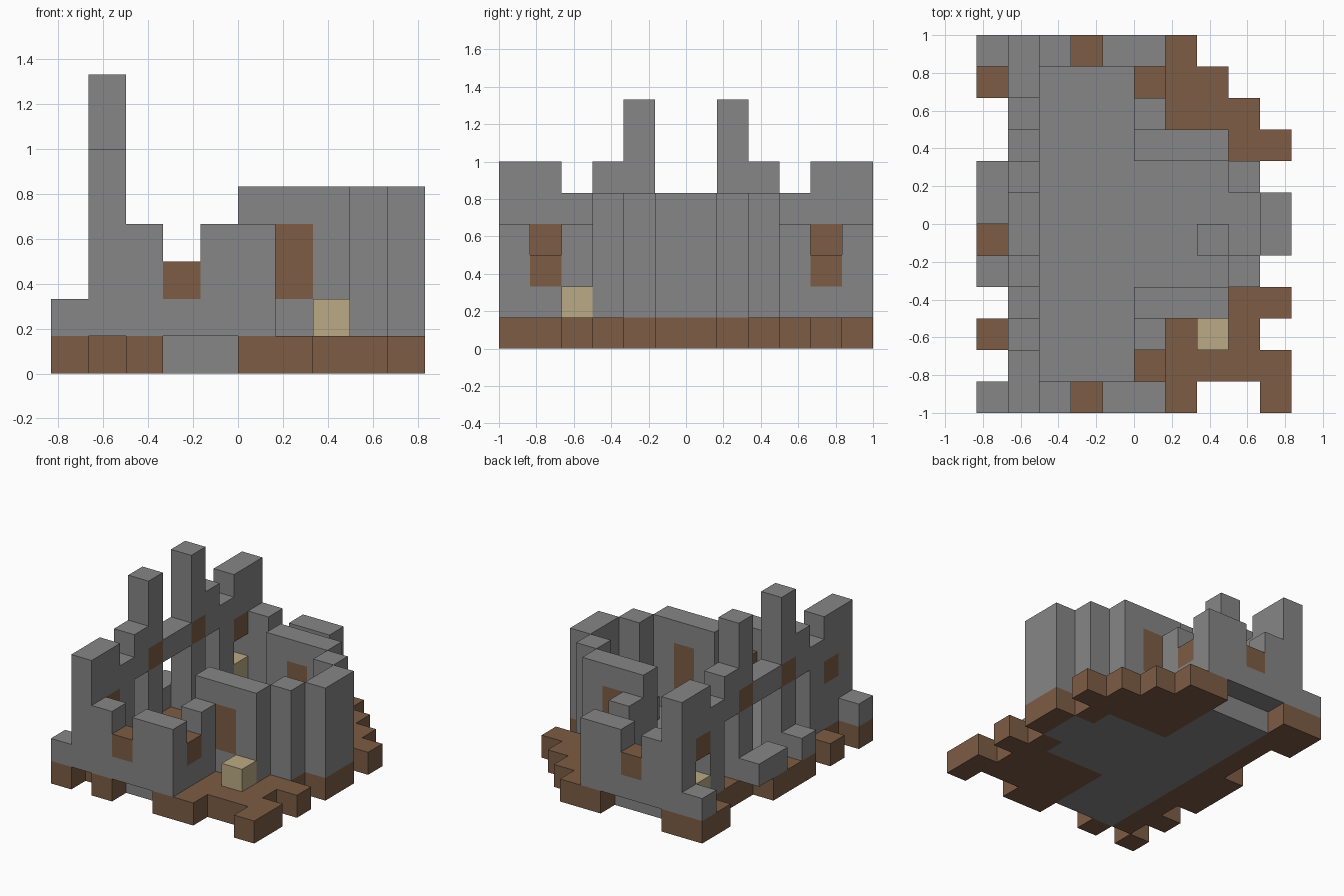
import bpy, bmesh
from mathutils import Vector
from itertools import product

cube = bpy.data.objects.get("Cube")
if cube:
    bpy.data.objects.remove(cube, do_unlink=True)

U = 1 / 6  # block size


def material(name, rgb):
    m = bpy.data.materials.new(name)
    m.use_nodes = True
    m.diffuse_color = (*rgb, 1)
    m.node_tree.nodes["Principled BSDF"].inputs["Base Color"].default_value = (*rgb, 1)
    return m


STONE = material("stone grey", (0.238, 0.238, 0.238))
EARTH = material("earth brown", (0.205, 0.107, 0.058))
SAND = material("sand", (0.497, 0.402, 0.234))


def box(x0, x1, y0, y1, z0, z1):
    return set(product(range(x0, x1), range(y0, y1), range(z0, z1)))


def mirror_y(cells):
    return {(x, -1 - y, z) for x, y, z in cells}


def build(name, cells, mat):
    """Turn a set of blocks into one shell with merged flat faces."""
    bm = bmesh.new()
    for cell in cells:
        for axis, side in product(range(3), (0, 1)):
            near = list(cell)
            near[axis] += 2 * side - 1
            if tuple(near) in cells:
                continue
            a, b = (axis + 1) % 3, (axis + 2) % 3
            ring = []
            for da, db in ((0, 0), (1, 0), (1, 1), (0, 1)):
                p = Vector(cell)
                p[axis] += side
                p[a] += da
                p[b] += db
                ring.append(bm.verts.new(p * U))
            bm.faces.new(ring if side else ring[::-1])
    bmesh.ops.remove_doubles(bm, verts=bm.verts, dist=0.001)
    bmesh.ops.dissolve_limit(bm, angle_limit=0.01, verts=bm.verts, edges=bm.edges)
    mesh = bpy.data.meshes.new(name)
    bm.to_mesh(mesh)
    bm.free()
    mesh.materials.append(mat)
    ob = bpy.data.objects.new(name, mesh)
    bpy.context.collection.objects.link(ob)


# Stone floor of the hall and its rounded bay
floor = box(-3, 0, -5, 5, 0, 1) | box(0, 3, -2, 2, 0, 1) | box(3, 4, -1, 1, 0, 1)
build("stone_floor", floor, STONE)

# Ragged earth around the floor: east row ends from front to back
earth = box(-4, -3, -5, 5, 0, 1)
for y, end in zip(range(-5, 5), (5, 4, 5, 4, 5, 5, 4, 5, 4, 3)):
    earth |= box(0, end, y, y + 1, 0, 1)
earth |= box(0, 2, -6, -5, 0, 1) | box(0, 2, 5, 6, 0, 1)
earth |= box(-5, -4, -6, -5, 0, 1) | box(-3, -2, -6, -5, 0, 1) | box(4, 5, -6, -5, 0, 1)
earth |= box(-5, -3, 5, 6, 0, 1) | box(-5, -4, 4, 5, 0, 1)
earth |= box(-5, -4, -4, -3, 0, 1) | box(-5, -4, -2, 1, 0, 1)
build("earth_base", earth - floor, EARTH)

# Windows and doors of the front half, mirrored to the back
west_windows = box(-4, -3, -5, -4, 3, 4) | box(-4, -3, -2, -1, 4, 5)
end_windows = box(-2, -1, -6, -5, 2, 3) | box(0, 1, -5, -4, 2, 3)
bay_door = box(1, 2, -3, -2, 2, 4)
west_windows |= mirror_y(west_windows)
openings = west_windows | end_windows | bay_door
openings |= mirror_y(openings)

# West wall with battlements, twin spires and gate openings
west = set()
for y, top in zip(range(-6, 0), (6, 6, 5, 6, 8, 5)):
    west |= box(-4, -3, y, y + 1, 1, top)
west -= box(-4, -3, -3, -2, 1, 4) | box(-4, -3, -1, 0, 1, 4)
west |= mirror_y(west)
west -= box(-4, -3, 4, 5, 1, 3)
build("west_wall", west - openings, STONE)

# Broken end walls with their short return walls
end = box(-5, -4, -6, -5, 1, 2) | box(-3, -2, -6, -5, 1, 4)
end |= box(-2, -1, -6, -5, 1, 2) | box(-1, 1, -6, -5, 1, 4)
end |= box(0, 1, -5, -4, 1, 2) | box(0, 1, -4, -3, 1, 4)
build("front_wall", end, STONE)
build("back_wall", mirror_y(end), STONE)

# Stepped bay wall on the east side
bay = box(0, 3, -3, -2, 1, 5) | box(3, 4, -2, -1, 1, 5) | box(4, 5, -1, 0, 1, 5)
bay |= mirror_y(bay)
build("bay_wall", bay - openings, STONE)

build("west_windows", west_windows, EARTH)
build("end_windows", end_windows | mirror_y(end_windows), EARTH)
build("bay_doors", bay_door | mirror_y(bay_door), EARTH)

# Loose blocks
build("gate_ledge", box(-5, -4, 0, 2, 1, 2), STONE)
build("gate_block", box(-5, -4, -2, -1, 1, 2), STONE)
build("hall_seat", box(2, 3, -1, 0, 1, 2), STONE)
build("sand_block_front", box(2, 3, -4, -3, 1, 2), SAND)
build("sand_block_wall", box(-4, -3, 4, 5, 1, 2), SAND)
